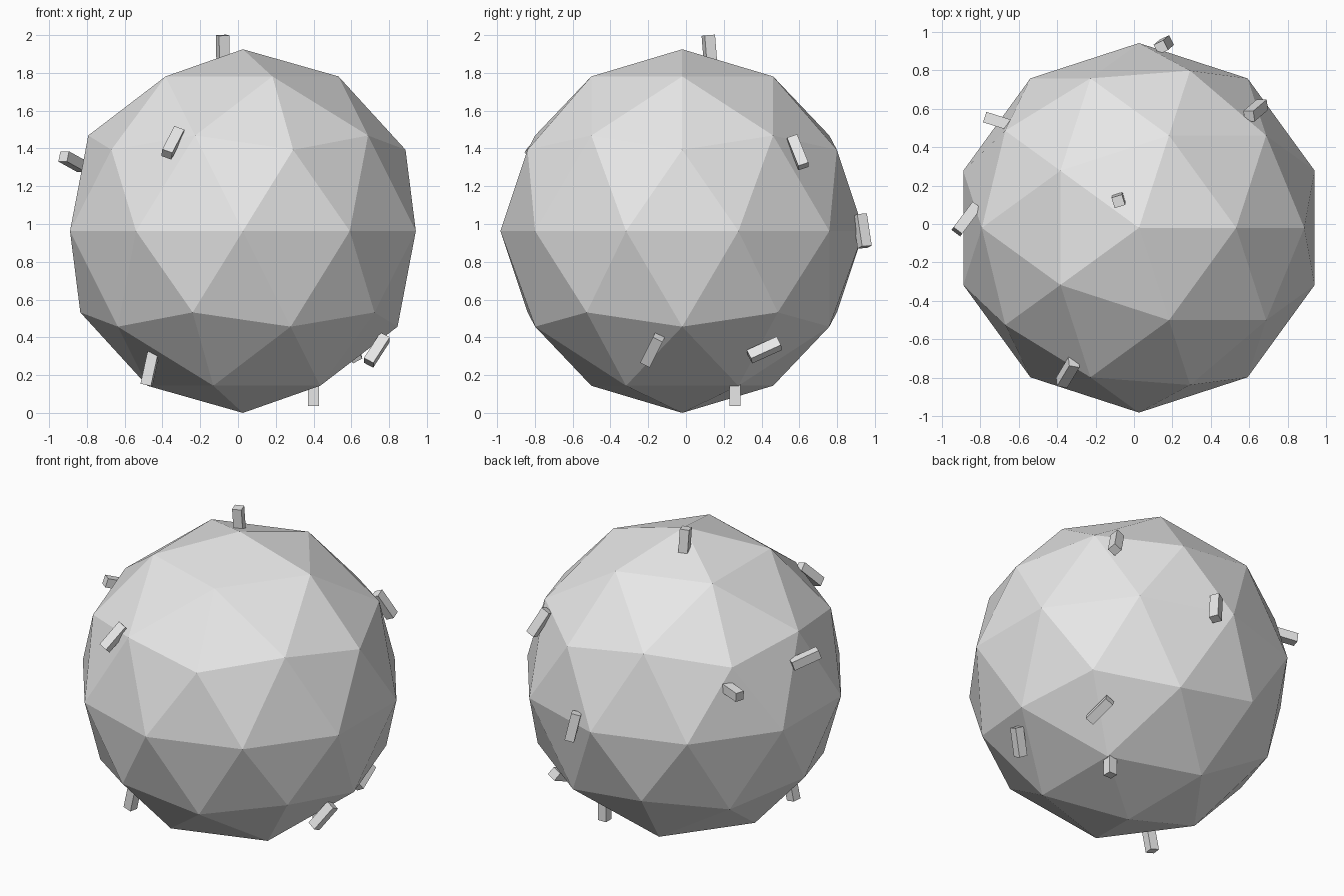
import bpy
from mathutils import Matrix, Vector

cube = bpy.data.objects.get("Cube")
if cube:
    bpy.data.objects.remove(cube, do_unlink=True)

# One plain grey for everything
grey = bpy.data.materials.new("plain_grey")
grey.use_nodes = True
colour = (0.8, 0.8, 0.8, 1)
grey.diffuse_color = colour
grey.node_tree.nodes["Principled BSDF"].inputs["Base Color"].default_value = colour

# Faceted ball
bpy.ops.mesh.primitive_ico_sphere_add(subdivisions=2, radius=0.9625,
                                      location=(0.026, -0.02, 0.9625))
ball = bpy.context.object
ball.name = "faceted_ball"
ball.data.materials.append(grey)

WIDTH, LENGTH = 0.057, 0.175


def peg(name, centre, axis, side):
    """Square peg lying along axis, with one flat turned toward side."""
    z = Vector(axis).normalized()
    x = Vector(side)
    x = (x - z * x.dot(z)).normalized()
    turn = Matrix((x, z.cross(x), z)).transposed().to_4x4()
    bpy.ops.mesh.primitive_cube_add(size=1)
    obj = bpy.context.object
    obj.name = name
    obj.matrix_world = (Matrix.Translation(centre) @ turn
                        @ Matrix.Diagonal((WIDTH, WIDTH, LENGTH, 1)))
    obj.data.materials.append(grey)


# Small pegs scattered over the surface: centre, long axis, flat side
peg("top_peg", (-0.08, 0.125, 1.912), (-0.02, -0.08, 1), (0.95, 0.3, 0))
peg("front_upper_peg", (-0.345, -0.774, 1.43), (0.06, 0.1, 0.115), (0, -1, 0.5))
peg("right_side_peg", (-0.873, 0.026, 1.33), (0.09, 0.12, -0.05), (0, 0, 1))
peg("front_lower_peg", (-0.466, -0.41, 0.233), (0.035, 0, 0.16), (-0.15, -1, 0))
peg("left_lower_peg", (0.735, -0.177, 0.333), (0.09, 0.07, 0.14), (1, 0, 0))
peg("bottom_peg", (0.4, 0.26, 0.125), (0, 0, 1), (1, 0, 0))
peg("back_left_upper_peg", (0.634, 0.592, 1.38), (0.07, 0.06, -0.15), (1, 0, 0.4))
peg("back_peg", (0.155, 0.933, 0.963), (0.03, 0.026, -0.17), (1, 0.5, 0))
peg("back_left_lower_peg", (0.61, 0.415, 0.333), (-0.02, 0.155, 0.07), (1, 0, 0.6))
peg("back_right_peg", (-0.692, 0.53, 1.27), (0.95, -0.3, 0.1), (0, 0, 1))
